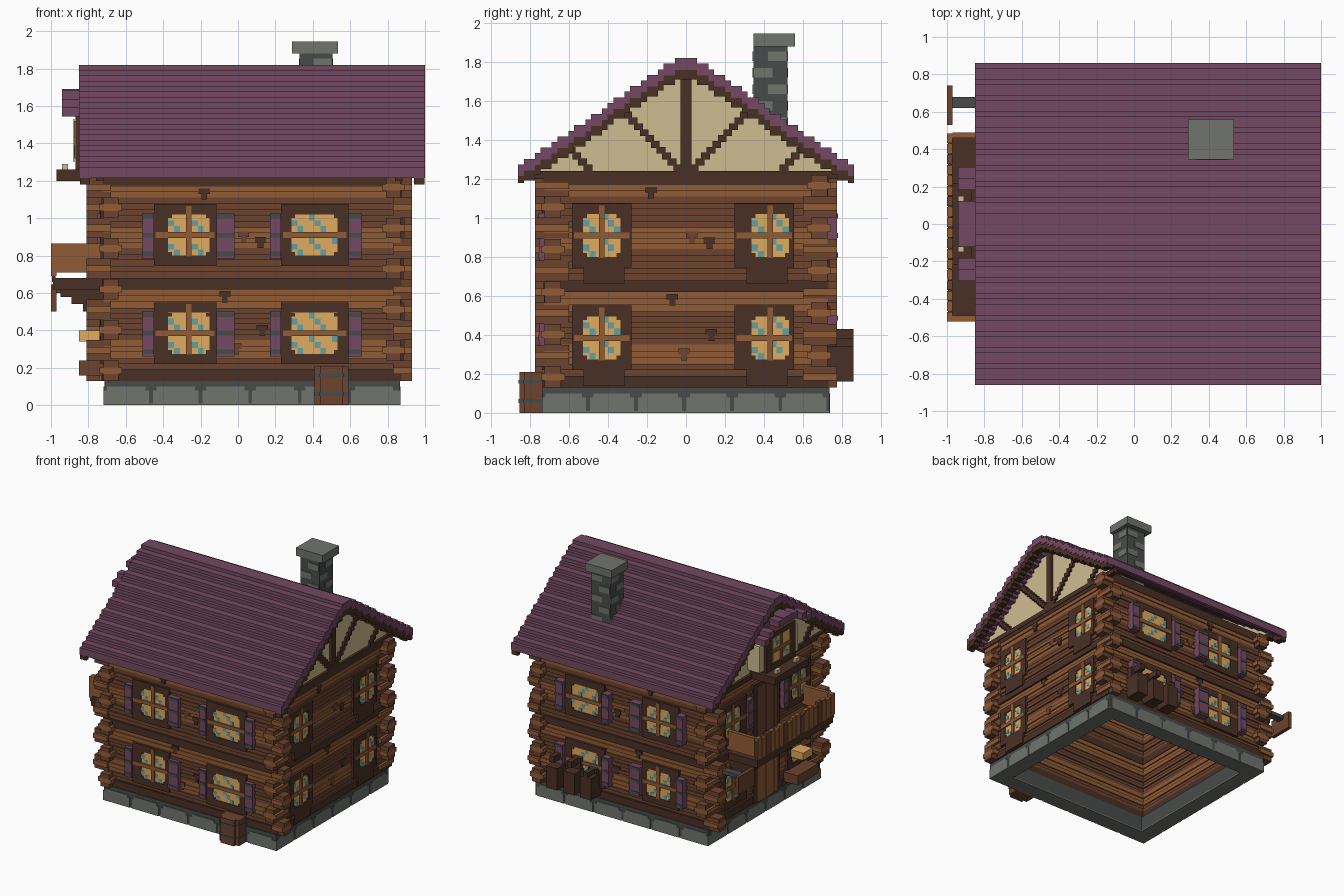
import bpy, bmesh
from mathutils import Matrix, Vector

old = bpy.data.objects.get("Cube")
if old:
    bpy.data.objects.remove(old)

SRGB = {"roof_plum": "744962", "light_stone": "70746D", "dark_stone": "494B4B",
        "light_wood": "915C36", "mid_wood": "6C432E", "dark_wood": "4A3025",
        "plaster": "CFBC92", "warm_glass": "DFAB60", "teal_glass": "61A2A5"}


def linear(c):
    return c / 12.92 if c <= 0.04045 else ((c + 0.055) / 1.055) ** 2.4


MATS = {}
for name, code in SRGB.items():
    rgb = [linear(int(code[i:i + 2], 16) / 255) for i in (0, 2, 4)]
    m = bpy.data.materials.new(name)
    m.use_nodes = True
    m.diffuse_color = (*rgb, 1)
    bsdf = m.node_tree.nodes["Principled BSDF"]
    bsdf.inputs["Base Color"].default_value = (*rgb, 1)
    bsdf.inputs["Roughness"].default_value = 0.9
    MATS[name] = m

parts = {}


def box(part, mat, x0, x1, y0, y1, z0, z1):
    """Add one block to a named part."""
    bm, used = parts.setdefault(part, (bmesh.new(), []))
    if mat not in used:
        used.append(mat)
    size = Vector((abs(x1 - x0), abs(y1 - y0), abs(z1 - z0)))
    mid = Vector((x0 + x1, y0 + y1, z0 + z1)) / 2
    mtx = Matrix.Translation(mid) @ Matrix.Diagonal(size).to_4x4()
    made = bmesh.ops.create_cube(bm, size=1, matrix=mtx)
    for f in {f for v in made["verts"] for f in v.link_faces}:
        f.material_index = used.index(mat)


# Wall planes: axis the wall faces, and its position
SIDES = {"front": ("y", -0.715), "back": ("y", 0.715), "left": ("x", 0.86), "right": ("x", -0.71)}


def on_wall(side, part, mat, u0, u1, z0, z1, d0, d1):
    """Block placed on a wall: u runs along it, d points outward."""
    axis, plane = SIDES[side]
    s = 1 if plane > 0 else -1
    a, b = plane + s * d0, plane + s * d1
    if axis == "y":
        box(part, mat, u0, u1, a, b, z0, z1)
    else:
        box(part, mat, a, b, u0, u1, z0, z1)


def ring(part, mat, x0, x1, y, z0, z1, t):
    """Hollow rectangle of four blocks."""
    for s in (-1, 1):
        box(part, mat, x0, x1, s * y, s * (y - t), z0, z1)
    box(part, mat, x0, x0 + t, t - y, y - t, z0, z1)
    box(part, mat, x1 - t, x1, t - y, y - t, z0, z1)


# Stone foundation with separate blocks
ring("foundation", "light_stone", -0.715, 0.865, 0.735, 0, 0.01, 0.13)
ring("foundation", "dark_stone", -0.715, 0.865, 0.735, 0.01, 0.13, 0.13)
for side, start, end, depth in (("front", -0.72, 0.87, 0.025), ("back", -0.72, 0.87, 0.025),
                                ("left", -0.74, 0.74, 0.01), ("right", -0.74, 0.74, 0.01)):
    step = (end - start) / 6
    for i in range(6):
        u = start + i * step
        on_wall(side, "foundation_stones", "light_stone", u, u + step - 0.02, 0, 0.08, depth - 0.03, depth)
        on_wall(side, "foundation_stones", "light_stone", u + 0.02, u + step - 0.04, 0.08, 0.1, depth - 0.03, depth)

# Log walls: bands of narrow courses at alternating depth
BANDS = (("dark_wood", 0.13, 0.19), ("mid_wood", 0.19, 0.25), ("light_wood", 0.25, 0.35),
         ("mid_wood", 0.35, 0.52), ("light_wood", 0.52, 0.62), ("dark_wood", 0.62, 0.68),
         ("mid_wood", 0.68, 0.84), ("light_wood", 0.84, 0.95), ("mid_wood", 0.95, 1.11),
         ("light_wood", 1.11, 1.17), ("dark_wood", 1.17, 1.24))
for mat, z0, z1 in BANDS:
    if mat == "dark_wood":
        ring("log_walls", mat, -0.725, 0.875, 0.73, z0, z1, 0.12)
        continue
    n = round((z1 - z0) / 0.03)
    h = (z1 - z0) / n
    for i in range(n):
        d = 0.01 * (i % 2)
        ring("log_walls", mat, -0.71 - d, 0.86 + d, 0.715 + d, z0 + i * h, z0 + (i + 1) * h, 0.1)

# Small knots in the logs
for side in SIDES:
    for mat, u, z in (("dark_wood", -0.18, 1.13), ("dark_wood", 0.12, 0.87), ("dark_wood", -0.07, 0.58),
                      ("dark_wood", 0.13, 0.4), ("mid_wood", -0.01, 0.3), ("mid_wood", 0.03, 0.9)):
        on_wall(side, "log_knots", mat, u - 0.03, u + 0.03, z, z + 0.03, 0, 0.013)
        on_wall(side, "log_knots", mat, u - 0.015, u + 0.015, z - 0.03, z, 0, 0.013)

# Crossed log ends, staggered from corner to corner
PITCH = 0.109
for i in range(10):
    for course, inset, mat in ((0, 0.02, "mid_wood"), (1, 0, "light_wood"), (2, 0.02, "mid_wood")):
        a = 0.13 + i * PITCH + course * PITCH / 3
        b = a + PITCH / 3
        for s in (-1, 1):
            for e, x0, x1, tip in ((0, -0.74, -0.62, -0.81), (1, 0.77, 0.89, 0.93)):
                if (i + e + (s > 0)) % 2:
                    box("corner_logs", mat, (x0 + x1) / 2, tip, s * (0.62 + inset), s * (0.745 - inset), a, b)
                else:
                    box("corner_logs", mat, x0 + inset, x1 - inset, s * 0.6, s * 0.775, a, b)


def window(side, part, u0, u1, zc, shift=0, upright=True, sill=False):
    """Framed window with diamond-flecked glass and a crossbar."""
    lo, hi = zc - 0.165, zc + 0.165
    g0, g1, b0, b1 = u0 + 0.057 + shift, u1 - 0.057 + shift, zc - 0.11, zc + 0.11
    frame = "dark_wood"
    on_wall(side, part, frame, u0, g0, lo, hi, 0, 0.025)
    on_wall(side, part, frame, g1, u1, lo, hi, 0, 0.025)
    on_wall(side, part, frame, g0, g1, lo, b0, 0, 0.025)
    on_wall(side, part, frame, g0, g1, b1, hi, 0, 0.025)
    on_wall(side, part, "warm_glass", g0, g1, b0, b1, 0, 0.019)
    cols = round((g1 - g0) / 0.031)
    cell = (g1 - g0) / cols
    for i in range(cols):
        for j in range(7):
            u, z = g0 + i * cell, b0 + j * 0.0314
            if i in (0, cols - 1) and j in (0, 6):
                on_wall(side, part, frame, u + cell * 0.4 * (i > 0), u + cell * (1 if i else 0.6),
                        z + 0.012 * (j > 0), z + 0.031 - 0.012 * (j == 0), 0.019, 0.023)
            elif (i + j) % 4 == 1:
                on_wall(side, part, "teal_glass", u, u + cell, z, z + 0.0314, 0.019, 0.021)
    on_wall(side, part, "light_wood", u0 + 0.01, u1 - 0.01, zc - 0.015, zc + 0.015, 0.015, 0.03)
    if upright:
        m = (g0 + g1) / 2
        on_wall(side, part, "light_wood", m - 0.015, m + 0.015, lo + 0.05, hi - 0.01, 0.015, 0.029)
    if sill:
        on_wall(side, part, frame, u0 + 0.06, u1 - 0.035, lo - 0.08, lo, 0, 0.025)


def shutter(side, u0, u1, zc, depth):
    name = side + "_shutters"
    on_wall(side, name, "roof_plum", u0, u1, zc - 0.125, zc + 0.115, 0, depth)
    for z in (-0.1, 0, 0.1):
        on_wall(side, name, "dark_stone", u0, u1, zc + z - 0.012, zc + z + 0.012, depth, depth + 0.004)


for storey, zc in (("lower", 0.385), ("upper", 0.91)):
    for side, depth in (("front", 0.04), ("back", 0.06)):
        window(side, f"{side}_{storey}_windows", -0.45, -0.115, zc, shift=0.02)
        window(side, f"{side}_{storey}_windows", 0.23, 0.59, zc, upright=False)
        for u0, u1 in ((-0.51, -0.45), (-0.115, -0.02), (0.17, 0.23), (0.59, 0.66)):
            shutter(side, u0, u1, zc, depth)
    for side in ("left", "right"):
        for u0, u1, shift in ((-0.585, -0.28, 0), (0.25, 0.555, 0.03)):
            window(side, f"{side}_{storey}_windows", u0, u1, zc, shift, sill=side == "left")
for u in (-0.28, 0.18):
    shutter("right", u, u + 0.07, 0.91, 0.04)

# Stepped roof, bargeboards and plaster gables
COL = 0.0287
for k in range(30):
    top = 1.82 - COL * round(max(0, k - 1) * 0.68)
    for s in (-1, 1):
        y0, y1 = s * k * COL, s * (k + 1) * COL
        box("roof", "roof_plum", -0.85, 1.0, y0, y1, max(1.215, top - 0.06), top)
        for x0, x1 in ((-0.845, -0.79), (0.94, 0.997)):
            box("bargeboards", "dark_wood", x0, x1, y0, y1, max(1.18, top - 0.11), top - 0.06)
        if top - 0.06 > 1.24:
            for x0, x1 in ((-0.74, -0.71), (0.83, 0.86)):
                box("gable_walls", "plaster", x0, x1, y0, y1, 1.235, top - 0.06)

# Gable timbers
for x0, x1 in ((-0.76, -0.72), (0.84, 0.88)):
    box("gable_timbers", "dark_wood", x0, x1, -0.8, 0.8, 1.2, 1.24)
    box("gable_timbers", "dark_wood", x0, x1, -0.028, 0.028, 1.24, 1.74)
    for s in (-1, 1):
        for start, count in ((0.02, 11), (0.48, 4)):
            for i in range(count):
                y, z = start + i * COL, 1.24 + i * 0.03
                box("gable_timbers", "dark_wood", x0, x1, s * y, s * (y + 0.045), z, z + 0.035)

# Chimney
box("chimney_shaft", "dark_stone", 0.33, 0.505, 0.345, 0.52, 1.35, 1.88)
for row in range(6):
    z = 1.38 + row * 0.085
    shift = 0.07 * (row % 2)
    for s in (0, 1):
        y, x = 0.345 + s * 0.175, 0.33 + s * 0.175
        box("chimney_stones", "light_stone", 0.335 + shift, 0.43 + shift, y - 0.004, y + 0.004, z, z + 0.05)
        box("chimney_stones", "light_stone", x - 0.004, x + 0.004, 0.35 + shift, 0.445 + shift, z, z + 0.05)
box("chimney_cap", "light_stone", 0.29, 0.535, 0.345, 0.56, 1.88, 1.945)

# Balcony with plank rail and stepped brackets
box("balcony_floor", "dark_wood", -0.99, -0.70, -0.51, 0.48, 0.62, 0.68)
for i in range(18):
    y = -0.52 + i * 0.0561
    mat = "mid_wood" if i % 4 == 3 else "light_wood"
    box("balcony_rail", mat, -1.0, -0.97, y, y + 0.05, 0.69, 0.865 - 0.02 * (i % 3 == 1))
box("balcony_rail", "dark_wood", -0.995, -0.975, -0.515, 0.485, 0.66, 0.84)
for y in (-0.52, 0.46):
    box("balcony_rail", "light_wood", -0.97, -0.72, y, y + 0.03, 0.71, 0.865)
for y in (-0.45, -0.02, 0.4):
    for i in range(3):
        box("balcony_brackets", "dark_wood", -0.95 + i * 0.06, -0.70, y, y + 0.05, 0.58 - i * 0.04, 0.62 - i * 0.04)

# Doors on the balcony side
for part, mat, z0, z1 in (("entrance_door", "light_wood", 0.13, 0.55), ("balcony_door", "mid_wood", 0.68, 1.08)):
    on_wall("right", part, "dark_wood", -0.19, 0.16, z0, z1 + 0.03, 0, 0.02)
    for i in range(5):
        y = -0.15 + i * 0.055
        on_wall("right", part, mat, y, y + 0.05, z0, z1, 0.02, 0.03)

# Gable window with little arched canopy and flower box
on_wall("right", "gable_window", "dark_wood", -0.19, 0.19, 1.26, 1.56, 0.02, 0.16)
on_wall("right", "gable_window", "warm_glass", -0.11, 0.11, 1.32, 1.52, 0.16, 0.163)
on_wall("right", "gable_window", "light_wood", -0.015, 0.015, 1.3, 1.53, 0.163, 0.17)
on_wall("right", "gable_window", "light_wood", -0.13, 0.13, 1.4, 1.43, 0.163, 0.17)
for i in (-3, -2, 1, 2):
    z = 1.42 + 0.03 * i
    on_wall("right", "gable_window", "teal_glass", i * 0.03, i * 0.03 + 0.03, z, z + 0.03, 0.163, 0.166)
on_wall("right", "flower_box", "dark_wood", -0.22, 0.22, 1.2, 1.26, 0.02, 0.26)
for y in (-0.15, 0.1):
    on_wall("right", "flower_box", "plaster", y, y + 0.05, 1.26, 1.29, 0.2, 0.23)
for s in (-1, 1):
    on_wall("right", "gable_shutters", "plaster", s * 0.19, s * 0.25, 1.28, 1.5, 0.02, 0.14)
    for i in range(5):
        y, z = i * 0.061, 1.69 - 0.006 * i * i
        reach = 0.14 if i == 2 else 0.23
        on_wall("right", "canopy", "roof_plum", s * y, s * (y + 0.061), z - 0.05, z, 0.02, reach)

# Hanging sign board, bench and lamp
box("sign_arm", "dark_stone", -0.97, -0.70, 0.62, 0.68, 0.6, 0.63)
box("sign_board", "mid_wood", -1.0, -0.97, 0.53, 0.74, 0.5, 0.645)
box("bench", "mid_wood", -0.85, -0.72, -0.52, -0.25, 0.16, 0.24)
box("lamp", "warm_glass", -0.85, -0.74, -0.44, -0.32, 0.34, 0.4)

# Barrel at the front
for x0, x1, y in ((0.41, 0.59, -0.83), (0.44, 0.56, -0.855)):
    box("barrel", "mid_wood", x0, x1, y, -0.735, 0, 0.21)
    for z in (0.05, 0.15):
        box("barrel_hoops", "dark_stone", x0 - 0.003, x1 + 0.003, y - 0.003, -0.735, z, z + 0.02)

# Chairs against the back wall
for x, back in ((0.58, 0.43), (0.42, 0.43), (0.27, 0.38)):
    box("back_seats", "dark_wood", x, x + 0.1, 0.71, 0.86, 0.16, 0.34)
    box("back_seats", "dark_wood", x + 0.01, x + 0.09, 0.71, 0.77, 0.34, back)
    box("back_seats", "dark_wood", x + 0.03, x + 0.07, 0.77, 0.86, back - 0.05, back)

for name, (bm, used) in parts.items():
    mesh = bpy.data.meshes.new(name)
    bm.to_mesh(mesh)
    bm.free()
    for mat in used:
        mesh.materials.append(MATS[mat])
    bpy.context.scene.collection.objects.link(bpy.data.objects.new(name, mesh))
